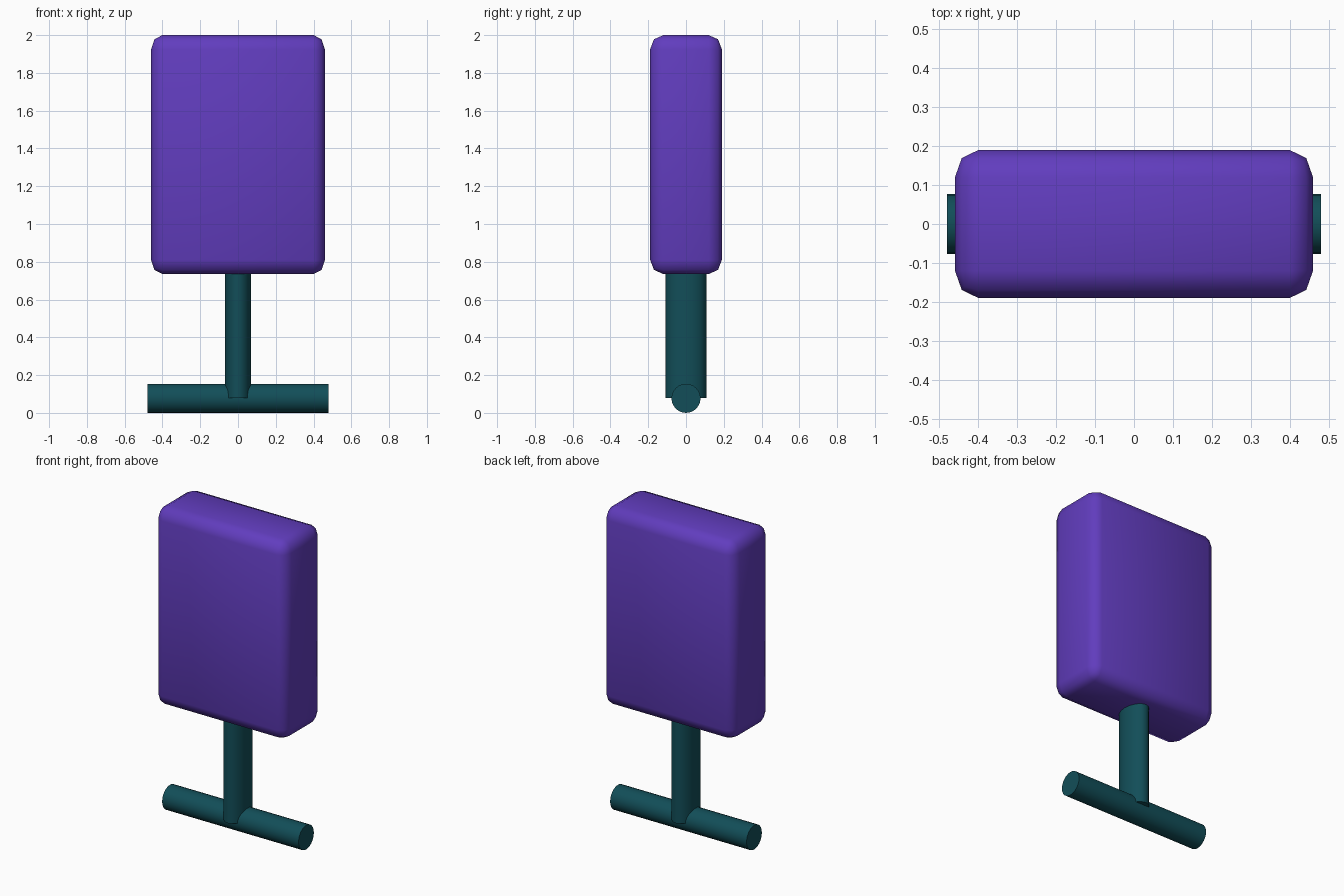
import bpy, math

if "Cube" in bpy.data.objects:
    bpy.data.objects.remove(bpy.data.objects["Cube"])


def material(name, color):
    m = bpy.data.materials.new(name)
    m.diffuse_color = (*color, 1)
    m.use_nodes = True
    m.node_tree.nodes["Principled BSDF"].inputs["Base Color"].default_value = m.diffuse_color
    return m


purple = material("purple", (0.120, 0.046, 0.515))
teal = material("dark teal", (0.006, 0.076, 0.098))


def finish(name, mat):
    ob = bpy.context.object
    ob.name = name
    ob.data.materials.append(mat)
    bpy.ops.object.transform_apply(location=False, rotation=True, scale=True)
    return ob


def smooth(angle):
    bpy.ops.object.shade_smooth_by_angle(angle=math.radians(angle))


# Rounded board: bevelled in stretched space, so rounding differs per axis
half = (0.46, 0.19, 0.6325)
round_size = (0.06, 0.07, 0.075)
bpy.ops.mesh.primitive_cube_add(size=2, location=(0, 0, 1.3675))
bpy.context.object.scale = [h / r for h, r in zip(half, round_size)]
board = finish("board", purple)
bevel = board.modifiers.new("rounding", 'BEVEL')
bevel.width = 1.0
bevel.segments = 2
bpy.ops.object.modifier_apply(modifier="rounding")
board.scale = round_size
bpy.ops.object.transform_apply(location=False, rotation=False, scale=True)
smooth(60)

# Oval post, from the middle of the foot bar up into the board
bpy.ops.mesh.primitive_cylinder_add(vertices=16, radius=1, depth=0.68,
                                    location=(0, 0, 0.42))
bpy.context.object.scale = (0.07, 0.108, 1)
finish("post", teal)
smooth(50)

# Round foot bar lying along x
bpy.ops.mesh.primitive_cylinder_add(vertices=24, radius=0.077, depth=0.96,
                                    location=(0, 0, 0.077),
                                    rotation=(0, math.pi / 2, 0))
finish("foot_bar", teal)
smooth(40)
